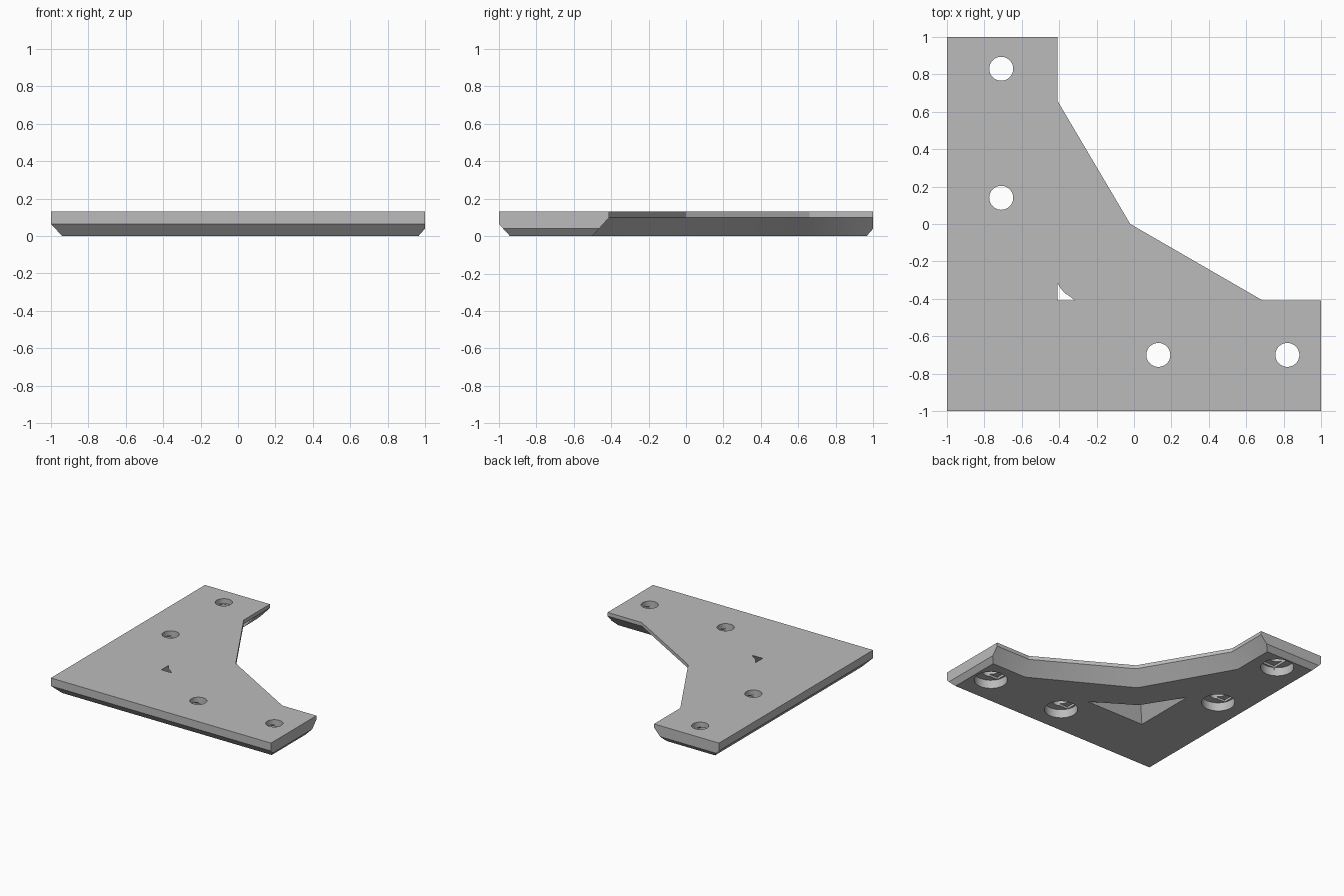
import bpy, bmesh, math
from mathutils import Vector

old = bpy.data.objects.get("Cube")
if old:
    bpy.data.objects.remove(old, do_unlink=True)

TOP = 0.13

grey = bpy.data.materials.new("light_grey")
grey.use_nodes = True
colour = (0.5, 0.5, 0.5, 1)
grey.diffuse_color = colour
grey.node_tree.nodes["Principled BSDF"].inputs["Base Color"].default_value = colour


def to_object(name, bm):
    bmesh.ops.recalc_face_normals(bm, faces=bm.faces[:])
    mesh = bpy.data.meshes.new(name)
    bm.to_mesh(mesh)
    bm.free()
    mesh.materials.append(grey)
    obj = bpy.data.objects.new(name, mesh)
    bpy.context.collection.objects.link(obj)
    return obj


def loft(rings):
    """Solid through matching outlines, each given as (height, points)."""
    bm = bmesh.new()
    loops = [[bm.verts.new((x, y, z)) for x, y in pts] for z, pts in rings]
    for a, b in zip(loops, loops[1:]):
        for i in range(len(a)):
            j = (i + 1) % len(a)
            bm.faces.new((a[i], a[j], b[j], b[i]))
    bm.faces.new(loops[0][::-1])
    bm.faces.new(loops[-1])
    return bm


def circle(cx, cy, r, n=48):
    return [(cx + r * math.cos(2 * math.pi * i / n),
             cy + r * math.sin(2 * math.pi * i / n)) for i in range(n)]


def cut(target, bm):
    cutter = to_object("cutter", bm)
    cutter.hide_render = True
    mod = target.modifiers.new("cut", 'BOOLEAN')
    mod.operation = 'DIFFERENCE'
    mod.solver = 'EXACT'
    mod.object = cutter
    bpy.context.view_layer.objects.active = target
    bpy.ops.object.modifier_apply(modifier=mod.name)
    bpy.data.objects.remove(cutter, do_unlink=True)


# Corner plate, undercut along its inner edges
outer = [(-1, 1), (-1, -1), (1, -1)]
inner = [(1, -0.41), (0.69, -0.41), (-0.02, 0), (-0.41, 0.66), (-0.41, 1)]
inner_low = [(1, -0.5), (0.65, -0.5), (-0.1, -0.08), (-0.5, 0.62), (-0.5, 1)]
bm = loft([(0, outer + inner_low), (0.1, outer + inner), (TOP, outer + inner)])
bmesh.ops.recalc_face_normals(bm, faces=bm.faces[:])

# Chamfers under the outer edges: direction, height, inset
for direction, height, inset in [((-1, 0), 0.065, 0.06), ((0, -1), 0.065, 0.06),
                                 ((1, 0), 0.04, 0.035), ((0, 1), 0.04, 0.035)]:
    d = Vector((*direction, 0))
    bmesh.ops.bisect_plane(bm, geom=bm.verts[:] + bm.edges[:] + bm.faces[:],
                           plane_co=d + Vector((0, 0, height)),
                           plane_no=d * height - Vector((0, 0, inset)),
                           clear_outer=True)
    bmesh.ops.holes_fill(bm, edges=[e for e in bm.edges if e.is_boundary], sides=0)
plate = to_object("corner_plate", bm)

# Screw holes with a counterbore and a stepped slot beneath
holes = [(-0.71, 0.83, True), (-0.71, 0.14, False),
         (0.13, -0.7, False), (0.82, -0.7, False)]
for x, y, turned in holes:
    cut(plate, loft([(z, circle(x, y, 0.125)) for z in (-0.05, 0.07)]))
    slot = [(-0.11, -0.055), (0.11, -0.055), (0.11, 0.064), (-0.11, 0.064)]
    if turned:
        slot = [(-v, u) for u, v in slot]
    slot = [(x + u, y + v) for u, v in slot]
    cut(plate, loft([(z, slot) for z in (0.05, 0.088)]))
    cut(plate, loft([(z, circle(x, y, 0.064)) for z in (0.03, 0.2)]))


# Tapered triangular pocket, breaking through the top
def pocket(corner, tip, bend):
    return [(corner, corner), (tip, corner), (bend, bend), (corner, tip)]


low, high = pocket(-0.48, 0.05, -0.275), pocket(-0.41, -0.315, -0.37)


def ring(t):
    return [(a + (c - a) * t, b + (d - b) * t) for (a, b), (c, d) in zip(low, high)]


cut(plate, loft([(TOP * t, ring(t)) for t in (-0.1, 1.1)]))

# Smooth round walls, sharp edges elsewhere
bpy.ops.object.select_all(action='DESELECT')
plate.select_set(True)
bpy.context.view_layer.objects.active = plate
bpy.ops.object.shade_smooth_by_angle(angle=math.radians(25))
